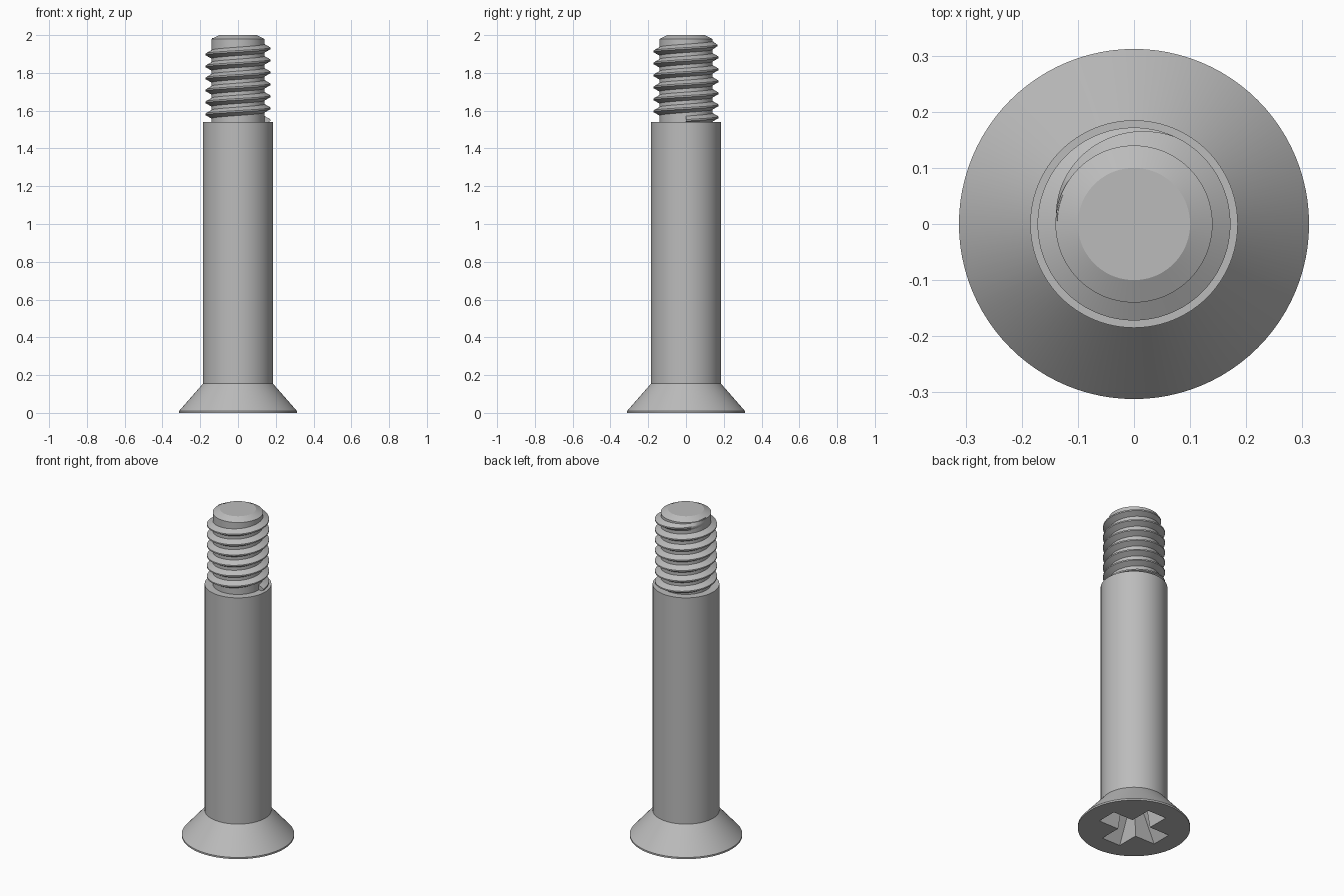
import bpy, bmesh, math

cube = bpy.data.objects.get("Cube")
if cube:
    bpy.data.objects.remove(cube, do_unlink=True)

steel = bpy.data.materials.new("steel grey")
steel.use_nodes = True
STEEL = (0.5, 0.5, 0.5, 1)
steel.diffuse_color = STEEL
steel.node_tree.nodes["Principled BSDF"].inputs["Base Color"].default_value = STEEL

SIDES = 96
CORE_R, CREST_R = 0.14, 0.172
SHANK_TOP, PITCH = 1.54, 0.0635


def finish(name, bm, smooth=True):
    bmesh.ops.recalc_face_normals(bm, faces=bm.faces)
    mesh = bpy.data.meshes.new(name)
    bm.to_mesh(mesh)
    bm.free()
    obj = bpy.data.objects.new(name, mesh)
    bpy.context.collection.objects.link(obj)
    mesh.materials.append(steel)
    if smooth:
        bpy.ops.object.select_all(action="DESELECT")
        obj.select_set(True)
        bpy.context.view_layer.objects.active = obj
        bpy.ops.object.shade_smooth_by_angle(angle=math.radians(25))
    return obj


def lathe(name, profile):
    """Closed turned solid from (radius, height) pairs, capped at both ends."""
    bm = bmesh.new()
    rings = [[bm.verts.new((r * math.cos(math.tau * i / SIDES),
                            r * math.sin(math.tau * i / SIDES), z))
              for i in range(SIDES)] for r, z in profile]
    for a, b in zip(rings, rings[1:]):
        for i in range(SIDES):
            j = (i + 1) % SIDES
            bm.faces.new((a[i], a[j], b[j], b[i]))
    bm.faces.new(rings[0])
    bm.faces.new(rings[-1])
    return finish(name, bm)


# Countersunk head, plain shank and threaded core in one turned body
body = lathe("bolt_body", [
    (0.312, 0), (0.312, 0.01), (0.185, 0.155), (0.185, SHANK_TOP),
    (CORE_R, SHANK_TOP), (CORE_R, 1.98), (0.10, 2.0)])

# Cross-shaped drive recess: two tapered arms
def recess_arm(name, top, bottom, depth):
    bm = bmesh.new()
    rings = []
    for (hx, hy), z in ((top, -0.02), (bottom, depth)):
        rings.append([bm.verts.new((sx * hx, sy * hy, z))
                      for sx, sy in ((-1, -1), (1, -1), (1, 1), (-1, 1))])
    lo, hi = rings
    bm.faces.new(lo)
    bm.faces.new(hi)
    for i in range(4):
        j = (i + 1) % 4
        bm.faces.new((lo[i], lo[j], hi[j], hi[i]))
    arm = finish(name, bm, smooth=False)
    arm.hide_render = True
    return arm


LONG, WIDE, LONG_IN, WIDE_IN = 0.21, 0.065, 0.10, 0.045
cutters = [recess_arm("recess_cutter_x", (LONG, WIDE), (LONG_IN, WIDE_IN), 0.17),
           recess_arm("recess_cutter_y", (WIDE, LONG), (WIDE_IN, LONG_IN), 0.17)]
bpy.context.view_layer.objects.active = body
for cutter in cutters:
    cut = body.modifiers.new("drive recess", "BOOLEAN")
    cut.operation = "DIFFERENCE"
    cut.solver = "EXACT"
    cut.object = cutter
    bpy.ops.object.modifier_apply(modifier=cut.name)
for cutter in cutters:
    bpy.data.objects.remove(cutter, do_unlink=True)

# Right-hand helical thread, fading into the core at its upper end
bm = bmesh.new()
STEPS = 72
END_ANGLE = math.pi
CREST_Z = 1.93                      # crest height at angle zero
TURNS = 6.5
total = int(TURNS * STEPS)
fade = int(0.32 * STEPS)
sections = []
for s in range(total + 1):
    angle = END_ANGLE - math.tau * (total - s) / STEPS
    z = CREST_Z + PITCH * angle / math.tau
    t = min(1, (total - s) / fade)
    crest = CORE_R - 0.002 + (CREST_R - CORE_R + 0.002) * t
    points = ((CORE_R - 0.003, -0.024), (crest, -0.004),
              (crest, 0.004), (CORE_R - 0.003, 0.024))
    sections.append([bm.verts.new((r * math.cos(angle), r * math.sin(angle),
                                   max(z + dz, SHANK_TOP - 0.01)))
                     for r, dz in points])
for a, b in zip(sections, sections[1:]):
    for i in range(4):
        j = (i + 1) % 4
        bm.faces.new((a[i], a[j], b[j], b[i]))
bm.faces.new(sections[0])
bm.faces.new(sections[-1])
finish("thread", bm)
